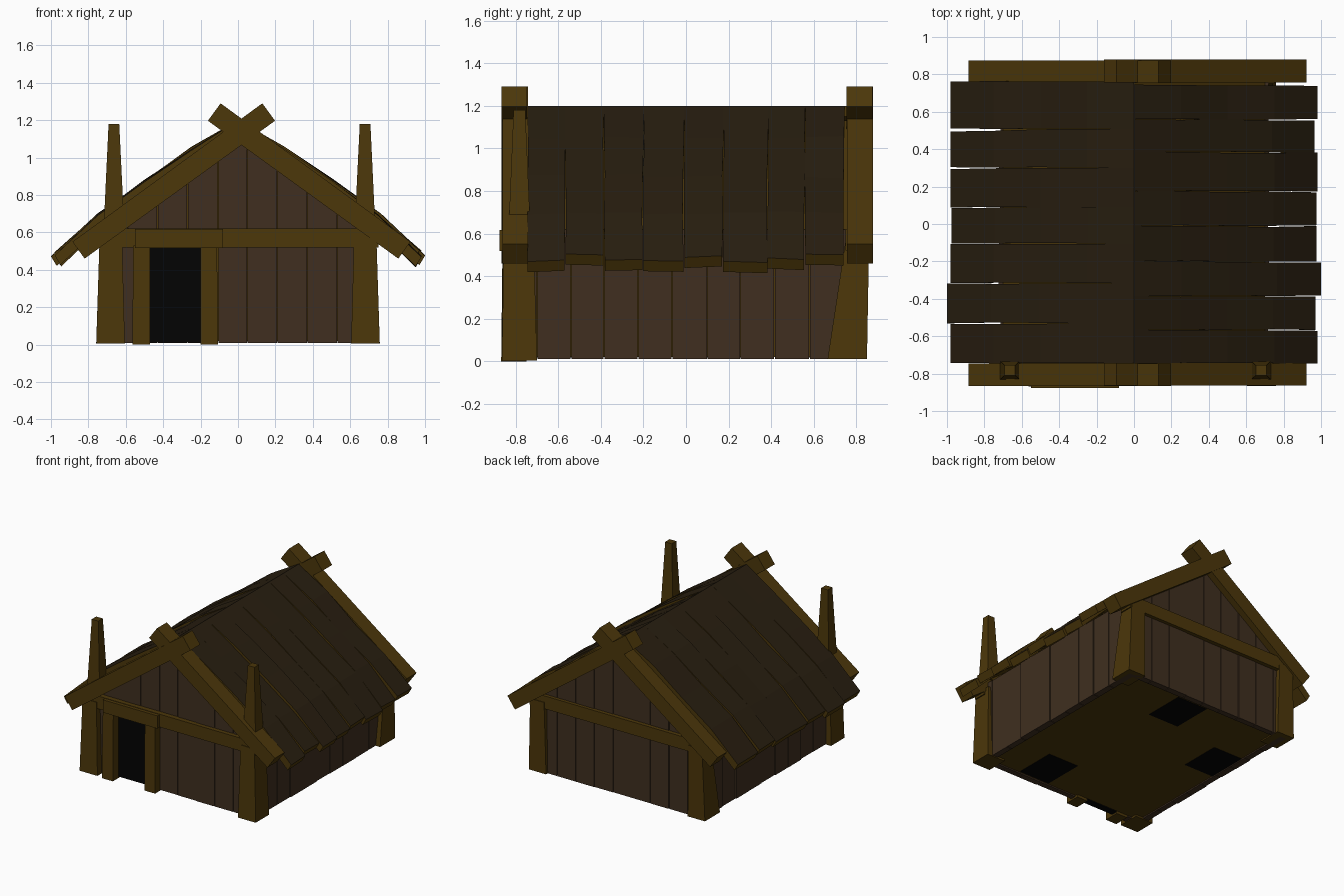
import bpy, bmesh, random

if "Cube" in bpy.data.objects:
    bpy.data.objects.remove(bpy.data.objects["Cube"])
random.seed(4)


def material(name, rgb):
    m = bpy.data.materials.new(name)
    m.diffuse_color = (*rgb, 1)
    m.use_nodes = True
    m.node_tree.nodes["Principled BSDF"].inputs["Base Color"].default_value = m.diffuse_color
    return m


TIMBER = material("timber", (0.072, 0.038, 0.003))
WALL = material("wall_wood", (0.05, 0.028, 0.014))
ROOF = material("roof_wood", (0.021, 0.013, 0.005))
DARK = material("doorway_dark", (0.001, 0.001, 0.001))


def loft(name, rings, mats, pick=None):
    """Join equal-sized vertex rings and cap both ends."""
    bm = bmesh.new()
    rows = [[bm.verts.new(p) for p in r] for r in rings]
    n = len(rows[0])
    for a, b in zip(rows, rows[1:]):
        for i in range(n):
            f = bm.faces.new((a[i], a[(i + 1) % n], b[(i + 1) % n], b[i]))
            f.material_index = pick[i] if pick else 0
    for r in (rows[0], rows[-1]):
        bm.faces.new(r).material_index = 1 if pick else 0
    bmesh.ops.recalc_face_normals(bm, faces=bm.faces[:])
    me = bpy.data.meshes.new(name)
    bm.to_mesh(me)
    bm.free()
    for m in mats:
        me.materials.append(m)
    ob = bpy.data.objects.new(name, me)
    bpy.context.collection.objects.link(ob)
    return ob


def prism(name, profile, y0, y1, mat):
    """Extrude an x,z profile along y."""
    return loft(name, [[(x, y, z) for x, z in profile] for y in (y0, y1)], [mat])


def box(name, x0, x1, y0, y1, z0, z1, mat):
    return prism(name, [(x0, z0), (x1, z0), (x1, z1), (x0, z1)], y0, y1, mat)


def post(name, low, high, z0, z1):
    """Tapered post between two x0,x1,y0,y1 rectangles."""
    rings = [[(a, c, z), (b, c, z), (b, d, z), (a, d, z)]
             for (a, b, c, d), z in ((low, z0), (high, z1))]
    return loft(name, rings, [TIMBER])


# Inner body behind the planks
prism("inner_body", [(-0.70, 0.02), (0.70, 0.02), (0.70, 0.62), (0, 1.13), (-0.70, 0.62)],
      -0.79, 0.80, TIMBER)

# Dark patches on the underside
for x, y in ((0.28, -0.6), (0.1, 0.6), (-0.55, 0.22)):
    box("floor_patch", x - 0.13, x + 0.13, y - 0.16, y + 0.16, 0.017, 0.022, DARK)


# Gable wall planks, cut along the roof slope
def gable_top(x):
    return 1.12 - 0.72 * abs(x)


def gable_plank(name, x0, x1, z0, y0, y1):
    pts = [(x0, z0), (x1, z0), (x1, gable_top(x1))]
    if x0 < 0 < x1:
        pts.append((0, gable_top(0)))
    pts.append((x0, gable_top(x0)))
    prism(name, pts, y0, y1, WALL)


edges = [-0.70, -0.59, -0.43, -0.27, -0.107, 0.05, 0.21, 0.37, 0.53, 0.70]
for a, b in zip(edges, edges[1:]):
    over_door = -0.6 < a < -0.2
    j = random.uniform(0, 0.008)
    gable_plank("front_plank", a + 0.002, b - 0.002, 0.54 if over_door else 0.01, -0.81 - j, -0.77)
    gable_plank("back_plank", a + 0.002, b - 0.002, 0.01, 0.78, 0.822 + j)

# Side wall planks
edges = [-0.80, -0.70, -0.54, -0.385, -0.225, -0.065, 0.10, 0.255, 0.415, 0.58, 0.81]
for a, b in zip(edges, edges[1:]):
    for s in (-1, 1):
        x = 0.714 + random.uniform(0, 0.01)
        box("side_plank", min(s * 0.67, s * x), max(s * 0.67, s * x),
            a + 0.002, b - 0.002, 0.01, 0.62, WALL)

# Corner posts and horn posts
for s in (-1, 1):
    def rect(x0, x1, y0, y1):
        return (min(s * x0, s * x1), max(s * x0, s * x1), y0, y1)
    post("front_corner_post", rect(0.605, 0.758, -0.865, -0.70),
         rect(0.62, 0.74, -0.855, -0.715), 0.005, 0.57)
    post("back_corner_post", rect(0.61, 0.758, 0.665, 0.85),
         rect(0.62, 0.74, 0.75, 0.86), 0.01, 0.57)
    horn = rect(0.617, 0.725, -0.832, -0.732), rect(0.643, 0.70, -0.81, -0.755)
    # The pair sits slightly to the right of centre
    horn = [(a + 0.008, b + 0.008, c, d) for a, b, c, d in horn]
    post("horn_post", *horn, 0.65, 1.18)

# Crossed gable rafters and tie beams
for end, y0, y1 in (("front", -0.865, -0.745), ("back", 0.755, 0.877)):
    for s, shift in ((-1, 0), (1, 0.037)):
        t = 0.002 * s
        prism(end + "_rafter", [(s * x + shift, z) for x, z in
                                ((0.82, 0.46), (0.885, 0.55), (-0.13, 1.29), (-0.198, 1.197))],
              y0 + t, y1 + t, TIMBER)
box("front_beam", -0.74, 0.75, -0.85, -0.75, 0.52, 0.62, TIMBER)
box("back_beam", -0.74, 0.75, 0.75, 0.855, 0.52, 0.62, TIMBER)

# Door frame and dark doorway
box("doorway", -0.48, -0.19, -0.80, -0.75, 0.012, 0.53, DARK)
box("left_wall_strip", -0.62, -0.56, -0.81, -0.75, 0.01, 0.54, WALL)
post("left_door_post", (-0.565, -0.47, -0.868, -0.75), (-0.56, -0.47, -0.862, -0.75), 0, 0.53)
post("right_door_post", (-0.20, -0.108, -0.865, -0.75), (-0.20, -0.112, -0.86, -0.75), 0, 0.53)
box("door_lintel", -0.55, -0.08, -0.877, -0.75, 0.518, 0.617, TIMBER)

# Roof boards: bowed, uneven, each end at its own height
ARC = [(0, 1.2), (0.25, 1.043), (0.5, 0.867), (0.75, 0.69), (0.98, 0.487)]


def roof_board(s, y0, y1, reach, drop, gap):
    rings = []
    for i, (x, z) in enumerate(ARC):
        x *= reach
        a = y0 + random.uniform(-0.002, 0.004) * (i > 0)
        b = y1 - random.uniform(-0.002, 0.004) * (i > 0) - gap * max(0, i - 1) / 3
        z += random.uniform(-0.006, 0.014) * (0 < i < 4) - (drop if i == 4 else 0)
        tilt = random.uniform(-0.004, 0.004) * (i > 0)
        dx = 0.03 if i else 0
        rings.append([(s * x, a, z + tilt), (s * x, b, z - tilt),
                      (s * (x - dx), b, z - tilt - 0.05), (s * (x - dx), a, z + tilt - 0.05)])
    loft("roof_board", rings, [ROOF, TIMBER], [0, 1, 1, 1])


# y edges, reach and end drop of the boards on each slope
right = [-0.745, -0.565, -0.385, -0.20, -0.01, 0.175, 0.385, 0.56, 0.745]
left = [-0.745, -0.53, -0.315, -0.105, 0.09, 0.30, 0.51, 0.765]
right_reach = [1.0, 0.99, 1.02, 0.995, 0.995, 1.0, 0.985, 1.0]
right_drop = [0.015, -0.015, 0.01, 0.015, -0.005, 0.02, 0.005, -0.015]
left_reach = [1.0, 1.02, 1.0, 0.995, 1.0, 1.0, 1.0]
left_drop = [0.01, 0.015, 0, 0.015, 0.01, -0.005, 0.01]
for s, cuts, reach, drop in ((1, right, right_reach, right_drop),
                             (-1, left, left_reach, left_drop)):
    for a, b, r, d in zip(cuts, cuts[1:], reach, drop):
        roof_board(s, a, b, r, d, 0.015 if s < 0 and a == 0.30 else 0.003)
